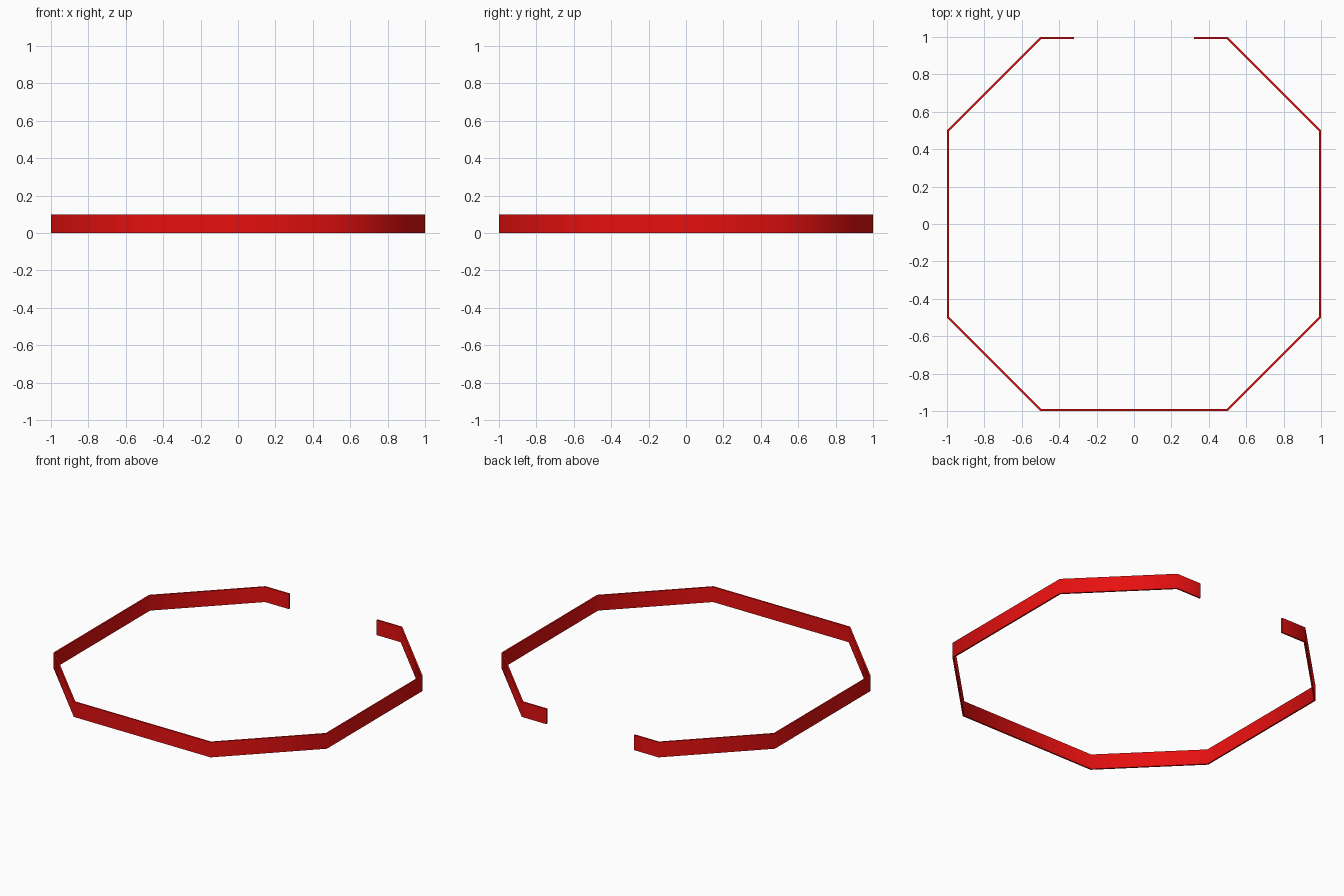
import bpy, bmesh, math

if "Cube" in bpy.data.objects:
    bpy.data.objects.remove(bpy.data.objects["Cube"])

HEIGHT, THICK = 0.1, 0.01

# Open octagonal path, mirrored about x = 0, with a gap at the back
half = [(0.32, 1), (0.5, 1), (1, 0.5), (1, -0.5), (0.5, -1)]
path = half + [(-x, y) for x, y in reversed(half)]

# Upright band swept along the path
bm = bmesh.new()
low = [bm.verts.new((x, y, 0)) for x, y in path]
top = [bm.verts.new((x, y, HEIGHT)) for x, y in path]
for i in range(len(path) - 1):
    bm.faces.new((low[i + 1], low[i], top[i], top[i + 1]))
mesh = bpy.data.meshes.new("octagonal_band")
bm.normal_update()
# Outward-facing sides
for f in bm.faces:
    c = f.calc_center_median()
    if f.normal.x * c.x + f.normal.y * c.y < 0:
        f.normal_flip()
bm.to_mesh(mesh)
bm.free()
band = bpy.data.objects.new("octagonal_band", mesh)
bpy.context.collection.objects.link(band)

# Thin wall, grown inward
solid = band.modifiers.new("wall", 'SOLIDIFY')
solid.thickness = THICK
solid.offset = -1
solid.use_even_offset = True

bpy.context.view_layer.objects.active = band
band.select_set(True)
bpy.ops.object.modifier_apply(modifier="wall")
bpy.ops.object.shade_smooth_by_angle(angle=math.radians(60))

# Red finish
red = bpy.data.materials.new("red")
red.diffuse_color = (0.8, 0.005, 0.005, 1)
red.use_nodes = True
red.node_tree.nodes["Principled BSDF"].inputs["Base Color"].default_value = red.diffuse_color
mesh.materials.append(red)
